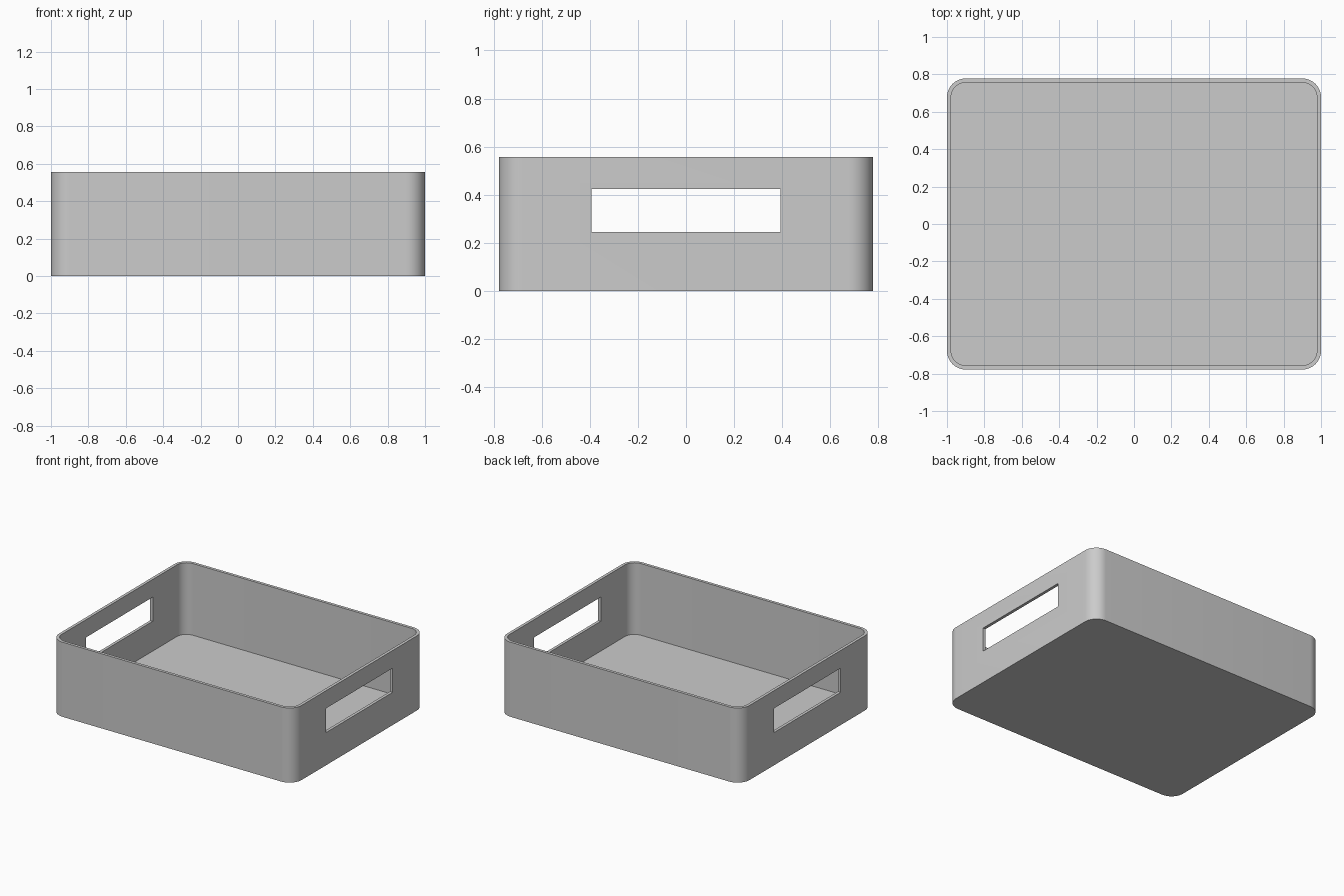
import bpy
import bmesh
from math import sin, cos, pi, radians

if "Cube" in bpy.data.objects:
    bpy.data.objects.remove(bpy.data.objects["Cube"], do_unlink=True)

LENGTH, WIDTH, HEIGHT = 2.0, 1.556, 0.556
WALL, RADIUS = 0.022, 0.1
HANDLE_WIDTH, HANDLE_LOW, HANDLE_HIGH = 0.787, 0.244, 0.424

grey = bpy.data.materials.new("plain grey")
grey.use_nodes = True
grey.diffuse_color = (0.6, 0.6, 0.6, 1)
grey.node_tree.nodes["Principled BSDF"].inputs["Base Color"].default_value = (0.6, 0.6, 0.6, 1)


def rounded_block(name, length, width, low, high, radius=0, steps=12):
    """Upright block whose vertical edges are rounded."""
    bm = bmesh.new()
    ring = []
    for i, (sx, sy) in enumerate([(1, 1), (-1, 1), (-1, -1), (1, -1)]):
        cx, cy = sx * (length / 2 - radius), sy * (width / 2 - radius)
        for k in range(steps + 1 if radius else 1):
            a = (i + k / steps) * pi / 2
            ring.append(bm.verts.new((cx + radius * cos(a), cy + radius * sin(a), low)))
    base = bm.faces.new(ring)
    top = bmesh.ops.extrude_face_region(bm, geom=[base])["geom"]
    bmesh.ops.translate(bm, vec=(0, 0, high - low),
                        verts=[v for v in top if isinstance(v, bmesh.types.BMVert)])
    bmesh.ops.recalc_face_normals(bm, faces=bm.faces)
    mesh = bpy.data.meshes.new(name)
    bm.to_mesh(mesh)
    bm.free()
    mesh.materials.append(grey)
    obj = bpy.data.objects.new(name, mesh)
    bpy.context.collection.objects.link(obj)
    return obj


def cut(target, cutter):
    """Subtract the cutter from the target, then discard it."""
    cutter.hide_render = True
    bpy.context.view_layer.objects.active = target
    mod = target.modifiers.new("cut", "BOOLEAN")
    mod.operation = "DIFFERENCE"
    mod.solver = "EXACT"
    mod.object = cutter
    bpy.ops.object.modifier_apply(modifier=mod.name)
    bpy.data.objects.remove(cutter, do_unlink=True)


# Tray body hollowed from above
tray = rounded_block("tray", LENGTH, WIDTH, 0, HEIGHT, RADIUS)
cut(tray, rounded_block("cavity", LENGTH - 2 * WALL, WIDTH - 2 * WALL,
                        WALL, HEIGHT + 0.1, RADIUS - WALL))

# Handle slots through both end walls
cut(tray, rounded_block("handle_slots", LENGTH + 0.2, HANDLE_WIDTH, HANDLE_LOW, HANDLE_HIGH))

# Smooth corners, crisp rims
bpy.ops.object.select_all(action="DESELECT")
tray.select_set(True)
bpy.context.view_layer.objects.active = tray
bpy.ops.object.shade_smooth_by_angle(angle=radians(30))
